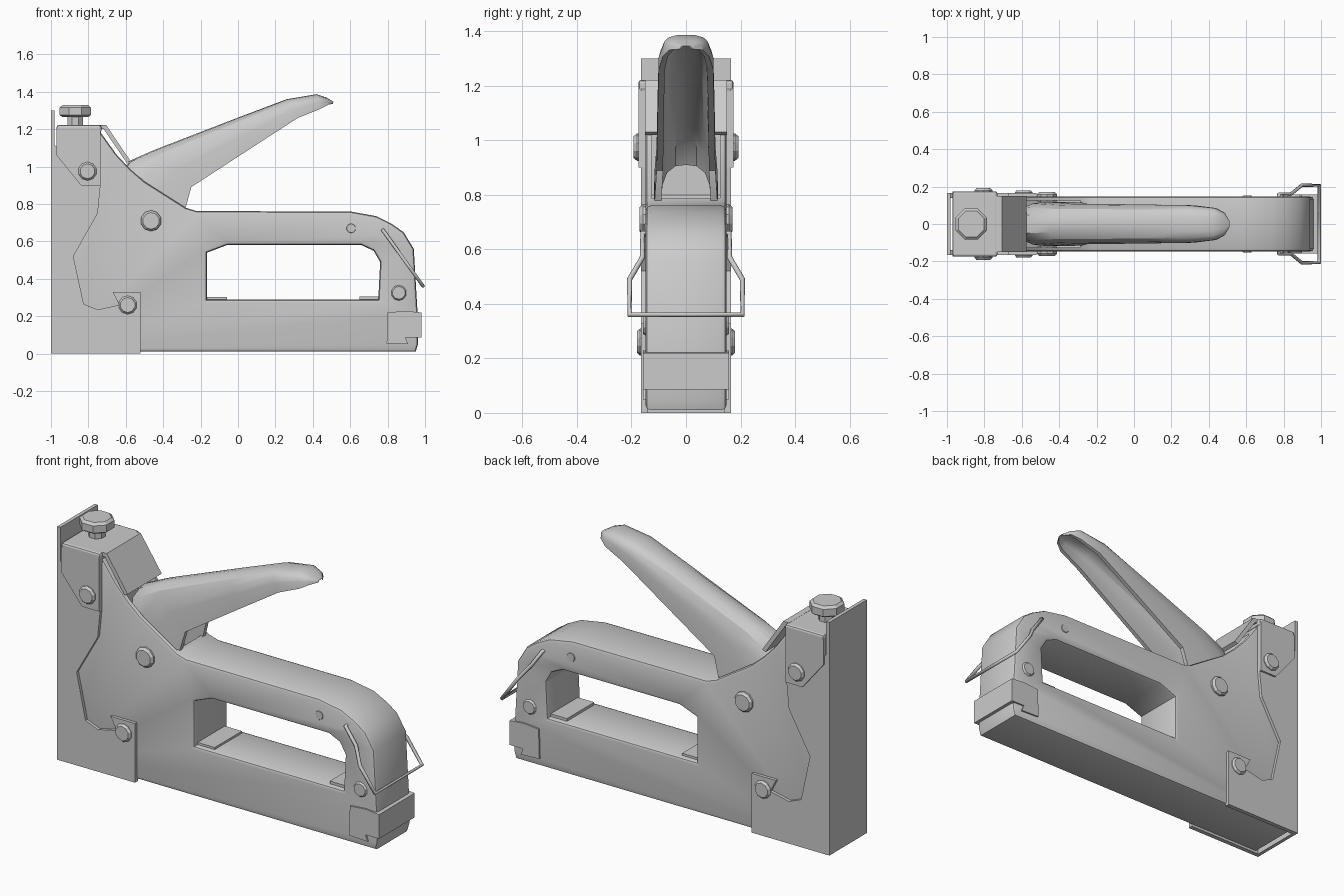
import bpy, bmesh, math
from mathutils import Vector

if "Cube" in bpy.data.objects:
    bpy.data.objects.remove(bpy.data.objects["Cube"])


def finish(name, bm, smooth=True):
    bmesh.ops.recalc_face_normals(bm, faces=bm.faces)
    me = bpy.data.meshes.new(name)
    bm.to_mesh(me)
    bm.free()
    ob = bpy.data.objects.new(name, me)
    bpy.context.collection.objects.link(ob)
    if smooth:
        shade(ob)
    return ob


def shade(ob):
    bpy.ops.object.select_all(action='DESELECT')
    ob.select_set(True)
    bpy.context.view_layer.objects.active = ob
    bpy.ops.object.shade_smooth_by_angle(angle=math.radians(30))


def prism(name, outline, y0, y1, mirror=False, smooth=False):
    """Extrude an x-z outline from y0 to y1, optionally mirrored across y."""
    bm = bmesh.new()
    for s in ((1, -1) if mirror else (1,)):
        f = bm.faces.new([bm.verts.new((x, s * y0, z)) for x, z in outline])
        r = bmesh.ops.extrude_face_region(bm, geom=[f])
        for v in r['geom']:
            if isinstance(v, bmesh.types.BMVert):
                v.co.y = s * y1
    return finish(name, bm, smooth)


def rect(x0, x1, z0, z1):
    return [(x0, z0), (x1, z0), (x1, z1), (x0, z1)]


def lathe_z(bm, center, axis, rings, n):
    """Stack n-sided rings (radius, height) along axis and cap both ends."""
    q = Vector((0, 0, 1)).rotation_difference(Vector(axis))
    loops = []
    for r, h in rings:
        loops.append([bm.verts.new(Vector(center) + q @ Vector((
            r * math.cos((i + .5) * math.tau / n), r * math.sin((i + .5) * math.tau / n), h)))
            for i in range(n)])
    for a, b in zip(loops, loops[1:]):
        for i in range(n):
            bm.faces.new((a[i], a[i - 1], b[i - 1], b[i]))
    bm.faces.new(loops[0])
    bm.faces.new(loops[-1])


# Main body: bevelled profile with a finger opening
outer = [(-.96, .01), (.95, .01), (.962, .05), (.96, .22), (.94, .56), (.885, .65), (.82, .695),
         (.74, .735), (.6, .76), (-.22, .762), (-.28, .78), (-.5, .92), (-.58, .99), (-.65, 1.065),
         (-.74, 1.19), (-.96, 1.19)]
hole = [(-.165, .29), (.75, .29), (.76, .49), (.725, .55), (.66, .58), (-.06, .58), (-.165, .54)]
cu = bpy.data.curves.new("body", 'CURVE')
cu.dimensions = '2D'
cu.fill_mode = 'BOTH'
cu.extrude, cu.bevel_depth, cu.offset, cu.bevel_resolution = .13, .018, -.018, 1
for pts in (outer, hole):
    sp = cu.splines.new('POLY')
    sp.points.add(len(pts) - 1)
    for p, (x, z) in zip(sp.points, pts):
        p.co = (x, z, 0, 1)
    sp.use_cyclic_u = True
body = bpy.data.objects.new("body", cu)
bpy.context.collection.objects.link(body)
body.rotation_euler.x = math.pi / 2
bpy.ops.object.select_all(action='DESELECT')
body.select_set(True)
bpy.context.view_layer.objects.active = body
bpy.ops.object.convert(target='MESH')
body = bpy.context.object
bpy.ops.object.transform_apply(rotation=True)
bm = bmesh.new()
bm.from_mesh(body.data)
bmesh.ops.remove_doubles(bm, verts=bm.verts, dist=.0005)
bmesh.ops.recalc_face_normals(bm, faces=bm.faces)
bm.to_mesh(body.data)
bm.free()

# Slot in the sloping shoulder for the lever
cutter = prism("slot_cutter", [(-.7, .8), (-.5, .66), (-.29, .66), (-.29, 1.3), (-.7, 1.3)], -.125, .125)
cutter.hide_render = True
cutter.hide_set(True)
md = body.modifiers.new("slot", 'BOOLEAN')
md.object, md.operation, md.solver = cutter, 'DIFFERENCE', 'EXACT'
shade(body)

# Small pads at the ends of the finger opening
prism("front_opening_pad", rect(-.17, -.06, .28, .302), -.12, .12)
prism("rear_opening_pad", rect(.65, .76, .28, .305), -.12, .12)

# Nose: strike plate and wrap-around side plates
prism("nose_plate", rect(-1, -.98, 0, 1.3), -.165, .165)
prism("nose_sides", [(-.99, 0), (-.52, 0), (-.52, .33), (-.67, .33), (-.635, .26), (-.75, .235),
                     (-.825, .265), (-.88, .52), (-.75, .75), (-.735, .9), (-.74, 1.1), (-.96, 1.1),
                     (-.99, 1.12)], .14, .165, True)

# Cap: cheeks, top and sloping rear apron
prism("cap_cheeks", [(-.97, 1.2), (-.97, 1.06), (-.84, .9), (-.735, .9), (-.735, 1.2)], .145, .175, True)
top = prism("cap_top", rect(-.97, -.73, 1.18, 1.222), -.175, .175)
bv = top.modifiers.new("edge", 'BEVEL')
bv.width, bv.segments = .012, 2
prism("cap_apron", [(-.74, 1.222), (-.705, 1.222), (-.575, 1.03), (-.595, 1.02), (-.718, 1.2), (-.74, 1.2)],
      -.15, .15)

# Tension bolt
bm = bmesh.new()
lathe_z(bm, (-.87, 0, 1.2), (0, 0, 1), [(.045, 0), (.045, .07)], 8)
lathe_z(bm, (-.87, 0, 1.22), (0, 0, 1), [(.075, 0.005 + .04), (.09, .055), (.09, .095), (.075, .108)], 8)
finish("tension_bolt", bm, False)

# Rivets on both sides: x, z, radius, outer y
for name, x, z, r, y in (("cap_rivet", -.805, .975, .05, .192), ("pivot_rivet", -.465, .71, .056, .17),
                         ("nose_rivet", -.59, .26, .05, .18), ("grip_rivet", .605, .67, .029, .152),
                         ("rear_rivet", .86, .325, .043, .158)):
    bm = bmesh.new()
    for s in (1, -1):
        lathe_z(bm, (x, 0, z), (0, s, 0), [(r, .12), (r, y - .012), (r * .8, y)], 10)
    finish(name, bm, False)

# Squeeze lever: hollow U-section lofted along (top, bottom, half width)
stations = [((-.62, .97), (-.36, .67), .118), ((-.58, 1.03), (-.28, .78), .115),
            ((-.45, 1.088), (-.25, .89), .108), ((0, 1.262), (.08, 1.105), .104),
            ((.26, 1.36), (.32, 1.26), .1), ((.42, 1.387), (.44, 1.308), .085),
            ((.475, 1.368), (.485, 1.332), .06), ((.51, 1.347), (.508, 1.335), .02)]
half = [(1, 0), (1, .45), (.93, .7), (.75, .88), (.42, .98)]
arch = half + [(0, 1)] + [(-a, h) for a, h in reversed(half)]
section = arch + [(a * .78, h * .8) for a, h in reversed(arch)]
bm = bmesh.new()
loops = []
for t, b, w in stations:
    loops.append([bm.verts.new((b[0] + (t[0] - b[0]) * h, a * w, b[1] + (t[1] - b[1]) * h))
                  for a, h in section])
n = len(section)
for p, q in zip(loops, loops[1:]):
    for i in range(n):
        bm.faces.new((p[i], p[i - 1], q[i - 1], q[i]))
bm.faces.new(loops[0])
bm.faces.new(loops[-1])
finish("squeeze_lever", bm)

# Rear magazine catch
prism("magazine_catch", [(.795, .055), (.91, .05), (.895, .085), (.98, .085), (.98, .22), (.895, .228), (.8, .22)],
      -.157, .157)

# Wire loop hinged at the rear of the grip
side = [(.13, .66), (.16, .66), (.16, .57), (.207, .49), (.207, .36)]
path = side + [(-y, z) for y, z in reversed(side)]
cu = bpy.data.curves.new("wire_loop", 'CURVE')
cu.dimensions = '3D'
cu.bevel_depth, cu.bevel_resolution, cu.use_fill_caps = .01, 1, True
sp = cu.splines.new('POLY')
sp.points.add(len(path) - 1)
for p, (y, z) in zip(sp.points, path):
    p.co = (.775 + (.66 - z) * .717, y, z, 1)
wire = bpy.data.objects.new("wire_loop", cu)
bpy.context.collection.objects.link(wire)
